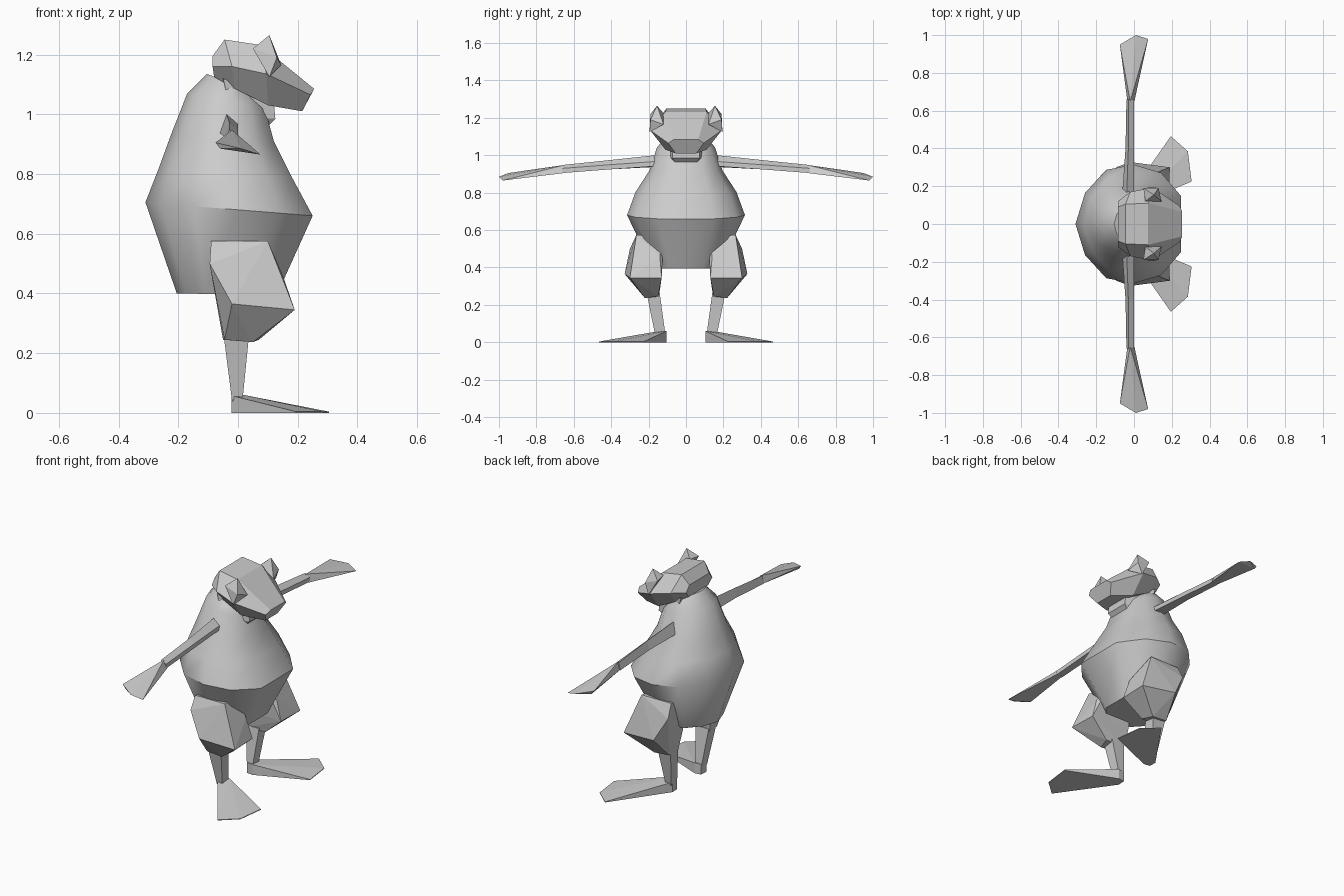
import bpy, bmesh, math

if "Cube" in bpy.data.objects:
    bpy.data.objects.remove(bpy.data.objects["Cube"])


def finish(name, bm, smooth=None):
    bmesh.ops.recalc_face_normals(bm, faces=bm.faces)
    me = bpy.data.meshes.new(name)
    bm.to_mesh(me)
    bm.free()
    ob = bpy.data.objects.new(name, me)
    bpy.context.collection.objects.link(ob)
    if smooth:
        me.shade_smooth()
        me.set_sharp_from_angle(angle=math.radians(smooth))
    return ob


def loft(name, rings, smooth=None):
    bm = bmesh.new()
    loops = [[bm.verts.new(p) for p in r] for r in rings]
    n = len(loops[0])
    for a, b in zip(loops, loops[1:]):
        for i in range(n):
            j = (i + 1) % n
            bm.faces.new((a[i], a[j], b[j], b[i]))
    bm.faces.new(loops[0][::-1])
    bm.faces.new(loops[-1])
    return finish(name, bm, smooth)


def hull(name, pts):
    bm = bmesh.new()
    vs = [bm.verts.new(p) for p in pts]
    res = bmesh.ops.convex_hull(bm, input=vs)
    junk = [v for v in res["geom_interior"] if isinstance(v, bmesh.types.BMVert)]
    bmesh.ops.delete(bm, geom=junk, context='VERTS')
    return finish(name, bm)


# Body: tilted rings sharing one flat-fronted outline
half = [(1, .47), (.62, .86), (.1, 1), (-.42, .91), (-.82, .52)]
outline = half + [(-1, 0)] + [(u, -w) for u, w in half[::-1]]


def body_ring(xb, zb, xf, zf, w):
    return [((xb + xf) / 2 + u * (xf - xb) / 2, v * w,
             (zb + zf) / 2 + u * (zf - zb) / 2) for u, v in outline]


loft("body", [body_ring(*r) for r in (
    (-.205, .40, .13, .395, .18),
    (-.31, .705, .25, .66, .315),
    (-.265, .82, .18, .79, .27),
    (-.225, .93, .12, .91, .195),
    (-.17, 1.07, .09, 1.02, .155),
    (-.105, 1.135, .05, 1.08, .10))], 40)

# Neck under the chin
loft("neck", [[(xb, -w, z), (xb, w, z), (xf, w * .6, zf), (xf, -w * .6, zf)]
              for xb, xf, z, zf, w in ((-.02, .10, .95, .96, .10),
                                       (-.02, .125, .99, .985, .12),
                                       (-.05, .12, 1.12, 1.04, .12))])


# Head: six-sided sections from back to snout
def head_ring(top, mid, low):
    pts = [top, mid, low]
    return [(x, y, z) for x, y, z in pts] + [(x, -y, z) for x, y, z in pts[::-1]]


loft("head", [head_ring(*r) for r in (
    ((-.085, .09, 1.195), (-.085, .12, 1.16), (-.08, .09, 1.125)),
    ((-.045, .105, 1.25), (-.02, .17, 1.16), (-.01, .11, 1.085)),
    ((.075, .11, 1.232), (.095, .193, 1.135), (.10, .11, 1.03)),
    ((.255, .065, 1.085), (.243, .095, 1.065), (.215, .055, 1.01)))])

for s, side in ((1, "left"), (-1, "right")):
    # Ear
    hull(side + "_ear", [(x, s * y, z) for x, y, z in (
        (.105, .155, 1.265), (.05, .19, 1.22), (.06, .12, 1.225),
        (.145, .12, 1.165), (.105, .195, 1.125), (.13, .19, 1.19))])

    # Arm
    loft(side + "_arm", [[(xa, s * y, z0), (xb, s * y, z1), (xb, s * y, z1 + .025),
                          (xm, s * y, z2)] for y, xa, xb, xm, z0, z1, z2 in (
        (.12, -.065, .0, -.04, .94, .945, 1.005),
        (.40, -.045, .0, -.03, .925, .925, .975),
        (.66, -.04, .0, -.03, .905, .905, .948))])

    # Hand: flat paddle, slightly twisted
    hull(side + "_hand", [(x, s * y, z) for x, y, z in (
        (-.035, .65, .905), (.002, .65, .905), (-.02, .65, .948),
        (-.075, .95, .905), (.075, .98, .865), (.01, 1.0, .885),
        (-.06, .95, .885))])

    # Thigh
    hull(side + "_thigh", [(x, s * y, z) for x, y, z in (
        (-.09, .265, .575), (.10, .265, .575), (-.08, .12, .56), (.08, .12, .56),
        (-.095, .30, .50), (.15, .14, .46), (-.02, .328, .365), (.19, .30, .345),
        (.185, .13, .345), (-.07, .13, .36), (-.05, .145, .245), (-.045, .22, .245),
        (.07, .15, .245), (.05, .22, .237))])

    # Shin
    loft(side + "_shin", [[(-a, s * y0, z), (b, s * y0, z), (b, s * y1, z), (-a, s * y1, z)]
                          for a, b, y0, y1, z in ((.02, .015, .11, .165, .04),
                                                  (.048, .037, .14, .21, .26))])

    # Foot: splayed wedge
    hull(side + "_foot", [(x, s * y, z) for x, y, z in (
        (-.022, .155, 0), (.02, .105, 0), (-.022, .155, .058), (.02, .105, .06),
        (-.02, .11, 0), (-.02, .11, .06), (.305, .225, 0), (.285, .385, 0),
        (.195, .465, 0), (.305, .225, .004), (.285, .385, .004), (.195, .465, .004))])
